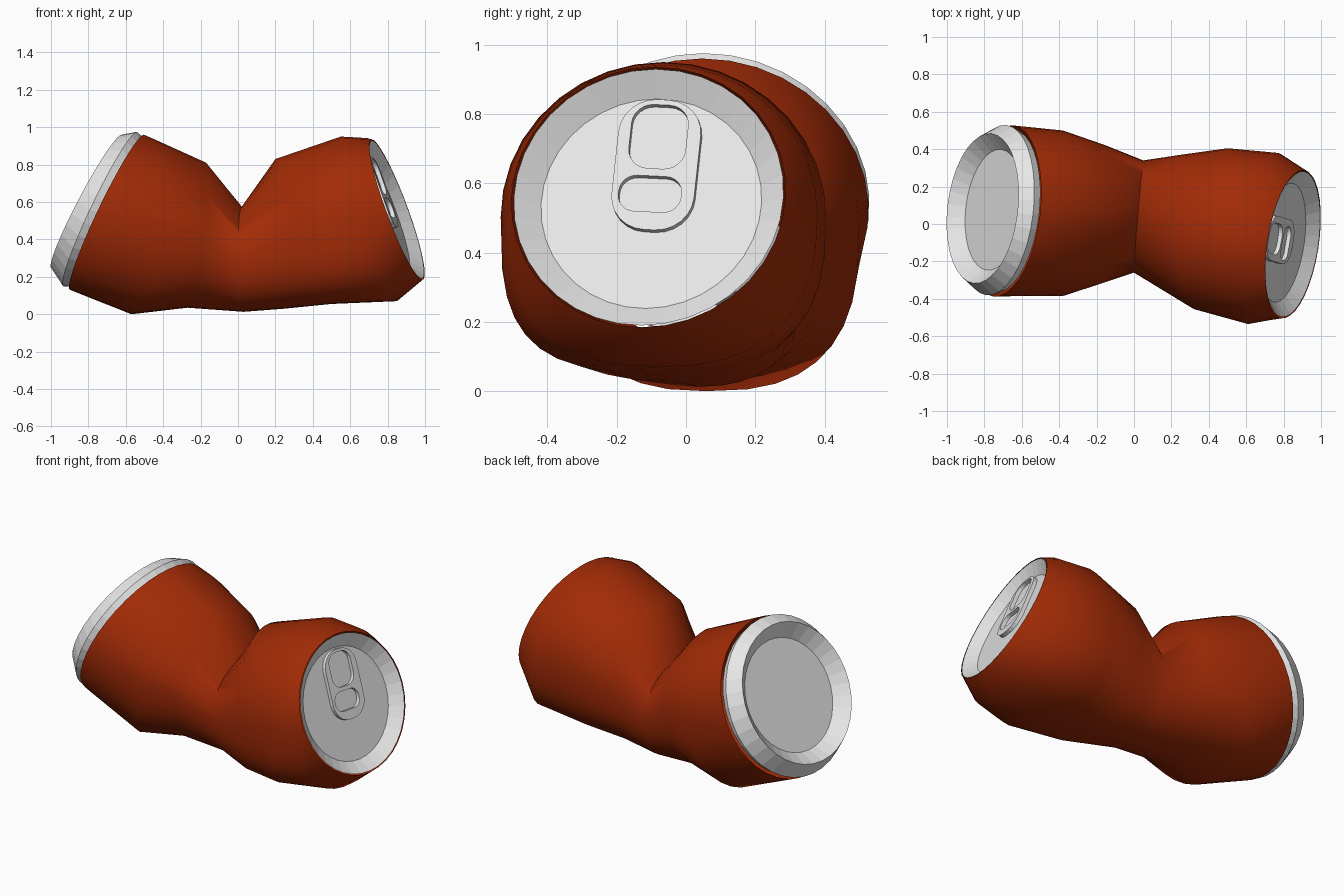
import bpy, bmesh, math
from mathutils import Vector, Matrix

if "Cube" in bpy.data.objects:
    bpy.data.objects.remove(bpy.data.objects["Cube"])

SIDES = 36
ANGLES = [2 * math.pi * i / SIDES for i in range(SIDES)]

def material(name, rgb):
    m = bpy.data.materials.new(name)
    m.diffuse_color = (*rgb, 1)
    m.use_nodes = True
    m.node_tree.nodes["Principled BSDF"].inputs["Base Color"].default_value = m.diffuse_color
    return m

RED = material("red_paint", (0.36, 0.024, 0.002))
SILVER = material("bare_metal", (0.80, 0.80, 0.80))

def add(name, mesh, mat):
    ob = bpy.data.objects.new(name, mesh)
    bpy.context.collection.objects.link(ob)
    mesh.materials.clear()
    mesh.materials.append(mat)
    return ob

def loft(name, rings, mat, cap=False):
    """Skin a list of equal-length point rings."""
    bm = bmesh.new()
    loops = [[bm.verts.new(p) for p in r] for r in rings]
    for a, b in zip(loops, loops[1:]):
        for i in range(len(a)):
            j = (i + 1) % len(a)
            bm.faces.new((a[i], a[j], b[j], b[i]))
    if cap:
        bm.faces.new(loops[-1])
    me = bpy.data.meshes.new(name)
    bm.to_mesh(me)
    bm.free()
    return add(name, me, mat)

def frame(origin, normal):
    """Local z along the end's normal, local y as upright as possible."""
    n = Vector(normal).normalized()
    up = (Vector((0, 0, 1)) - n * n.z).normalized()
    side = up.cross(n)
    m = Matrix((side, up, n)).transposed().to_4x4()
    m.translation = origin
    return m

def circle(m, r, d=0, mirror=1):
    return [m @ Vector((mirror * r * math.cos(a), r * math.sin(a), d)) for a in ANGLES]

seam = frame((-.70, .07, .545), (-1, .12, .48))
base = frame((-.70, .07, .545), (-1, .12, .53))
lid = frame((.85, -.108, .56), (1, -.154, .37))

# Crushed body sections: top (x, z), bottom (x, z), back (x, y), front (x, y),
# then squareness of the lower back, lower front and upper front
sections = [
    ((-.45, .937), (-.57, .0), (-.38, .50), (-.38, -.385), .74, .80, 1.15),
    ((-.17, .81), (-.27, .035), (-.15, .42), (-.18, -.32), .86, .88, 1.35),
    ((.02, .575), (.03, .013), (.05, .34), (0, -.26), .86, .86, 1.1),
    ((.20, .83), (.25, .03), (.25, .37), (.32, -.455), .80, .74, 1),
    ((.55, .95), (.50, .055), (.50, .405), (.61, -.535), .75, .62, 1),
    ((.69, .942), (.85, .07), (.77, .38), (.72, -.515), .84, .78, 1),
]

def section(top, bot, back, front, low_back, low_front, up_front):
    pts = []
    for a in ANGLES:
        c, s = math.cos(a), math.sin(a)
        x = ((top[0] + bot[0]) * s * s + (back[0] + front[0]) * c * c
             + (top[0] - bot[0]) * s + (back[0] - front[0]) * c) / 2
        e = (low_back if c > 0 else low_front) if s < 0 else (1 if c > 0 else up_front)
        c, s = [math.copysign(abs(v) ** e, v) for v in (c, s)]
        pts.append((x, (back[1] + front[1]) / 2 + (back[1] - front[1]) / 2 * c,
                    (top[1] + bot[1]) / 2 + (top[1] - bot[1]) / 2 * s))
    return pts

body = loft("can_body", [circle(seam, .46, mirror=-1)] + [section(*s) for s in sections]
            + [circle(lid, .4)], RED)
bpy.context.view_layer.objects.active = body
body.select_set(True)
bpy.ops.object.shade_smooth_by_angle(angle=math.radians(75))

# Base: neck groove, outer wall, standing rim and recessed disc
loft("can_base", [circle(seam, .44, -.005), circle(seam, .458, .04),
                  circle(base, .403, .125), circle(base, .325, .055)], SILVER, cap=True)

# Lid: sloped wall down to a recessed disc
loft("can_lid", [circle(lid, .394, -.001), circle(lid, .322, -.055)], SILVER, cap=True)

# Pull tab: thin rounded slab with two rounded openings
def rounded(cx, cy, w, h, r, n=6):
    pts = []
    for q, (sx, sy) in enumerate(((1, 1), (-1, 1), (-1, -1), (1, -1))):
        for k in range(n + 1):
            a = (q + k / n) * math.pi / 2
            pts.append((cx + sx * (w - r) + r * math.cos(a),
                        cy + sy * (h - r) + r * math.sin(a)))
    return pts

curve = bpy.data.curves.new("tab_outline", 'CURVE')
curve.dimensions = '2D'
curve.fill_mode = 'BOTH'
curve.extrude = .011
for outline in (rounded(.006, .112, .121, .2, .105),
                rounded(.004, .198, .083, .098, .06),
                rounded(-.003, .022, .092, .055, .05)):
    sp = curve.splines.new('POLY')
    sp.points.add(len(outline) - 1)
    for p, (x, y) in zip(sp.points, outline):
        p.co = (x, y, 0, 1)
    sp.use_cyclic_u = True
helper = bpy.data.objects.new("tab_outline", curve)
bpy.context.collection.objects.link(helper)
bpy.context.view_layer.update()
mesh = bpy.data.meshes.new_from_object(
    helper.evaluated_get(bpy.context.evaluated_depsgraph_get()))
bpy.data.objects.remove(helper)
mesh.transform(lid @ Matrix.Translation((0, 0, -.043)) @ Matrix.Rotation(-.05, 4, 'Z'))
mesh.shade_flat()
add("pull_tab", mesh, SILVER)
